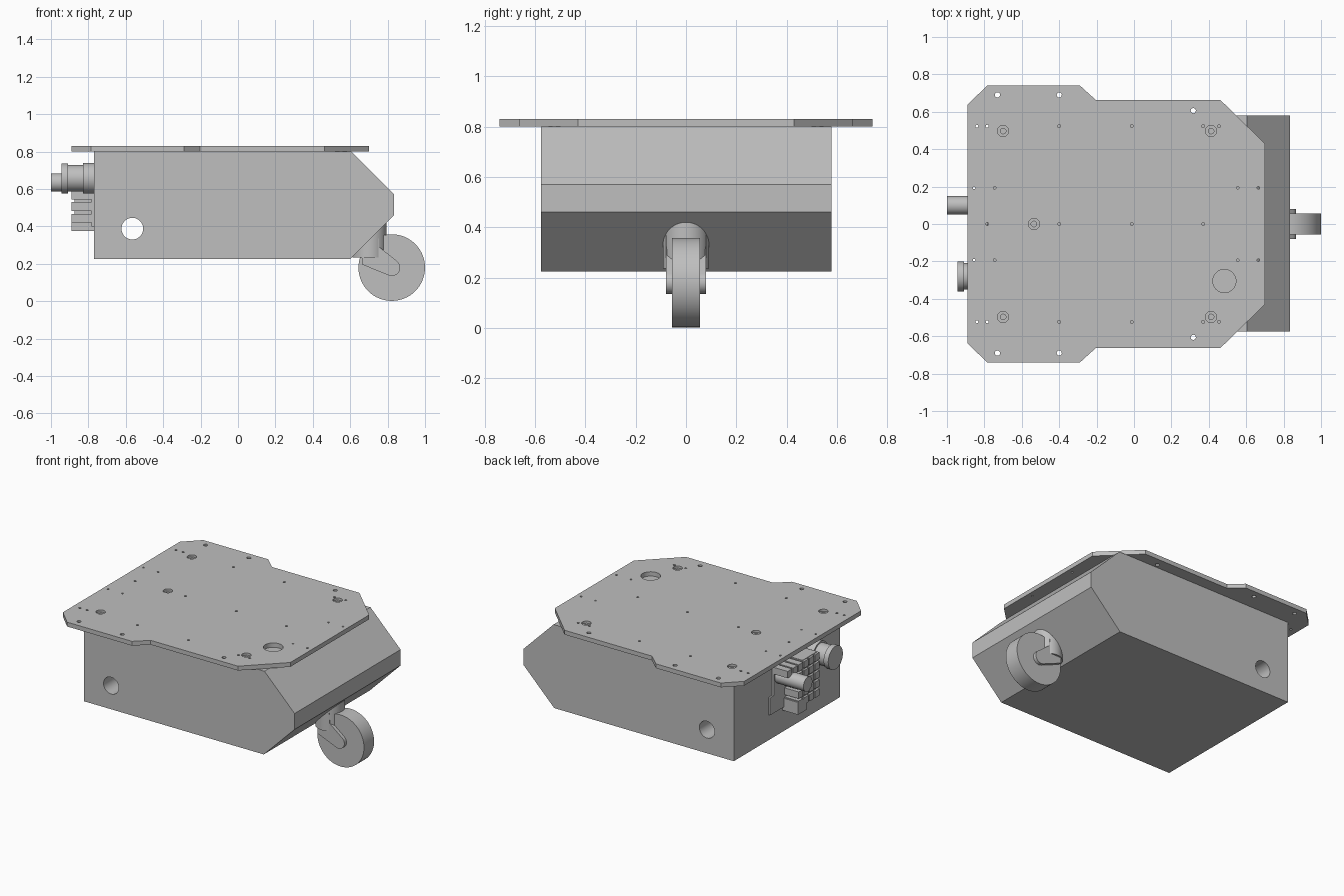
import bpy, bmesh, math
from mathutils import Matrix, Vector

if "Cube" in bpy.data.objects:
    bpy.data.objects.remove(bpy.data.objects["Cube"], do_unlink=True)

grey = bpy.data.materials.new("plain grey")
grey.use_nodes = True
COLOUR = (0.52, 0.52, 0.52, 1)
grey.diffuse_color = COLOUR
grey.node_tree.nodes["Principled BSDF"].inputs["Base Color"].default_value = COLOUR


def finish(name, bm, smooth=False):
    bmesh.ops.recalc_face_normals(bm, faces=bm.faces[:])
    mesh = bpy.data.meshes.new(name)
    bm.to_mesh(mesh)
    bm.free()
    mesh.materials.append(grey)
    obj = bpy.data.objects.new(name, mesh)
    bpy.context.collection.objects.link(obj)
    if smooth:
        soften(obj)
    return obj


def soften(obj):
    bpy.ops.object.select_all(action="DESELECT")
    obj.select_set(True)
    bpy.context.view_layer.objects.active = obj
    bpy.ops.object.shade_smooth_by_angle(angle=math.radians(30))


def add_prism(bm, points, axis, start, end):
    """Extrude a 2D outline along y (outline in xz) or z (outline in xy)."""
    def place(p, d):
        return (p[0], d, p[1]) if axis == "y" else (p[0], p[1], d)
    face = bm.faces.new([bm.verts.new(place(p, start)) for p in points])
    new = bmesh.ops.extrude_face_region(bm, geom=[face])["geom"]
    move = Vector(place((0, 0), end - start))
    bmesh.ops.translate(bm, vec=move, verts=[v for v in new if isinstance(v, bmesh.types.BMVert)])


def add_cylinder(bm, centre, radius, length, axis="z", sides=32):
    turn = {"x": Matrix.Rotation(math.pi / 2, 4, "Y"),
            "y": Matrix.Rotation(math.pi / 2, 4, "X"), "z": Matrix()}[axis]
    bmesh.ops.create_cone(bm, cap_ends=True, segments=sides, radius1=radius, radius2=radius,
                          depth=length, matrix=Matrix.Translation(centre) @ turn)


def add_box(bm, low, high):
    low, high = Vector(low), Vector(high)
    bmesh.ops.create_cube(bm, size=1, matrix=Matrix.Translation((low + high) / 2)
                          @ Matrix.Diagonal((*(high - low), 1)))


def cut(obj, cutter_bm):
    cutter = finish("cutter", cutter_bm)
    cutter.hide_render = True
    mod = obj.modifiers.new("holes", "BOOLEAN")
    mod.operation, mod.solver, mod.object = "DIFFERENCE", "EXACT", cutter
    bpy.context.view_layer.update()
    graph = bpy.context.evaluated_depsgraph_get()
    result = bpy.data.meshes.new_from_object(obj.evaluated_get(graph))
    obj.modifiers.clear()
    obj.data = result
    bpy.data.objects.remove(cutter, do_unlink=True)


# Body with a sloped nose and a cross hole
bm = bmesh.new()
add_prism(bm, [(-.77, .225), (.6, .225), (.835, .46), (.835, .57), (.605, .8), (-.77, .8)],
          "y", -.576, .579)
body = finish("body", bm)
bm = bmesh.new()
add_cylinder(bm, (-.565, 0, .388), .058, 2, "y", 48)
cut(body, bm)
soften(body)

# Deck plate, outline mirrored across the centre line
half = [(-.89, .637), (-.785, .741), (-.29, .741), (-.203, .662), (.463, .662), (.7, .43)]
bm = bmesh.new()
add_prism(bm, half + [(x, -y) for x, y in reversed(half)], "z", .8, .83)
deck = finish("deck_plate", bm)

# Drilled holes: radius, x positions, distance from the centre line
drills = [(.014, (-.73, -.4), .69), (.014, (.317,), .606),
          (.008, (-.84, -.785, -.4, -.012, .37, .455), .523),
          (.007, (-.855, -.745, .555, .665), .193),
          (.008, (-.785, -.4, -.012, .37), 0)]
sunk = [(-.7, .497), (-.7, -.497), (.412, .497), (.412, -.497), (-.535, 0)]
bm = bmesh.new()
for radius, xs, y in drills:
    for x in xs:
        for side in {y, -y}:
            add_cylinder(bm, (x, side, .815), radius, .1, sides=12)
for x, y in sunk:
    add_cylinder(bm, (x, y, .815), .015, .1, sides=20)
add_cylinder(bm, (.483, -.305, .815), .062, .1)
cut(deck, bm)
bm = bmesh.new()
for x, y in sunk:
    add_cylinder(bm, (x, y, .865), .03, .1, sides=24)
cut(deck, bm)
soften(deck)

# Caster: swivel housing, fork arms and wheel
bm = bmesh.new()
add_cylinder(bm, (.703, 0, .335), .092, .2, sides=48)
finish("caster_housing", bm, True)

arm = [(.755, .29), (.75, .38), (.66, .38), (.662, .197)]
for i in range(13):
    a = math.radians(-116 + i * 14)
    arm.append((.822 + .045 * math.cos(a), .18 + .045 * math.sin(a)))
for name, side in (("left_fork_arm", 1), ("right_fork_arm", -1)):
    bm = bmesh.new()
    add_prism(bm, arm, "y", side * .05, side * .079)
    finish(name, bm, True)

bm = bmesh.new()
add_cylinder(bm, (.822, 0, .18), .178, .11, "y", 64)
finish("caster_wheel", bm, True)

# Cable pipe and round connector on the end wall
bm = bmesh.new()
add_cylinder(bm, (-.88, .1, .635), .049, .24, "x")
finish("cable_pipe", bm, True)

bm = bmesh.new()
for start, end, radius in ((-.83, -.765, .082), (-.91, -.82, .071), (-.945, -.91, .08)):
    add_cylinder(bm, ((start + end) / 2, -.28, .657), radius, end - start, "x", 48)
finish("round_connector", bm, True)

# Terminal block: backing, core and rows of small blocks
bm = bmesh.new()
add_box(bm, (-.782, -.19, .4), (-.765, .2, .52))
add_box(bm, (-.782, -.19, .5), (-.765, .16, .73))
add_box(bm, (-.875, -.17, .44), (-.77, -.02, .72))
add_box(bm, (-.89, -.04, .375), (-.77, .05, .46))
finish("terminal_backing", bm)

bm = bmesh.new()
for row in range(5):
    z = .42 + row * .0625
    for col in range(6 if row == 4 else 4):
        y = -.185 + col * .06
        add_box(bm, (-.89, y, z), (-.775, y + .048, z + .047))
finish("terminal_blocks", bm)
